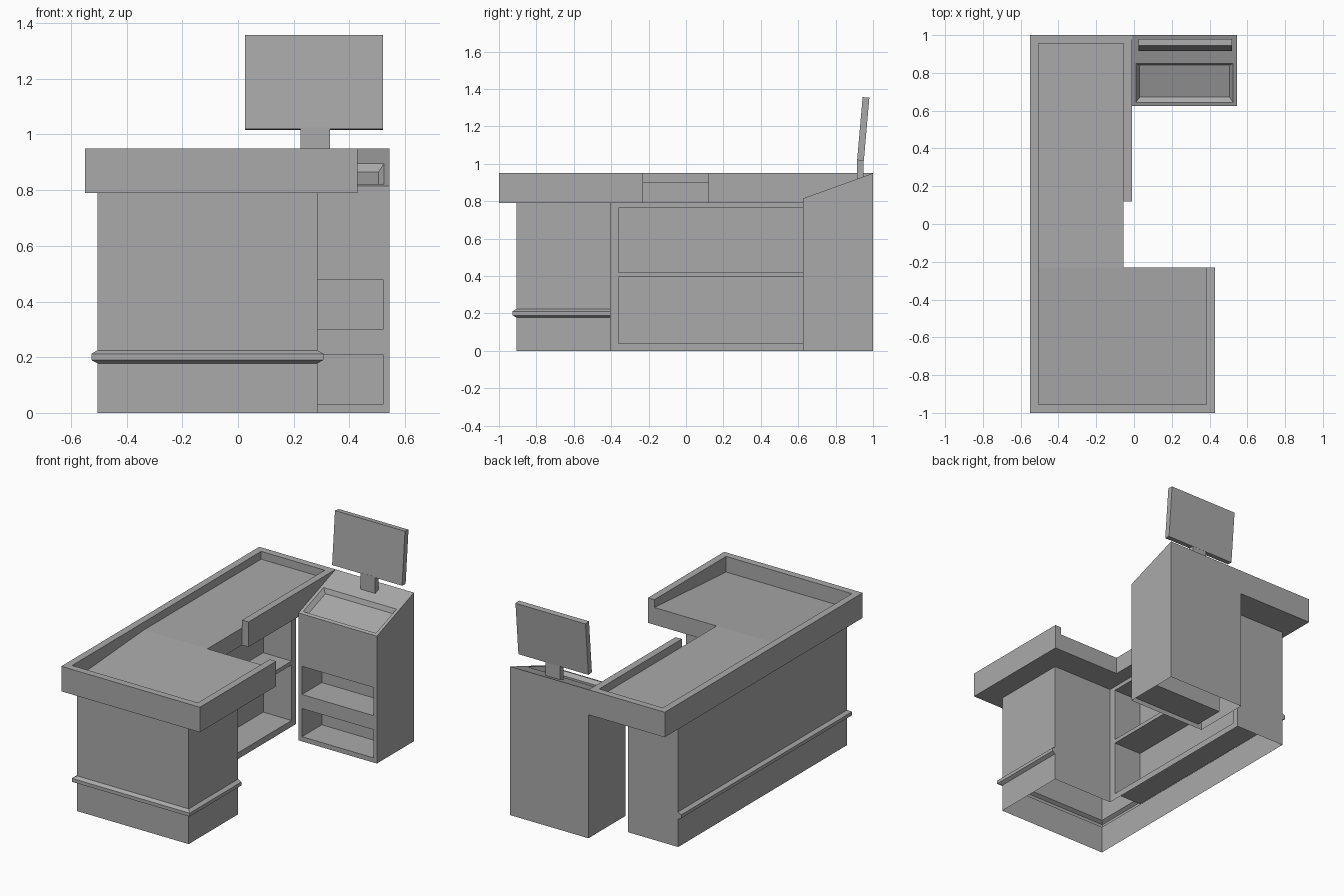
import bpy, bmesh
from mathutils import Vector as V, Matrix

cube = bpy.data.objects.get("Cube")
if cube:
    bpy.data.objects.remove(cube)

grey = bpy.data.materials.new("plain_grey")
grey.use_nodes = True
colour = (0.4, 0.4, 0.4, 1)
grey.diffuse_color = colour
grey.node_tree.nodes["Principled BSDF"].inputs["Base Color"].default_value = colour


def finish(bm, name):
    bmesh.ops.remove_doubles(bm, verts=bm.verts, dist=0.0005)
    mesh = bpy.data.meshes.new(name)
    bm.to_mesh(mesh)
    bm.free()
    mesh.materials.append(grey)
    obj = bpy.data.objects.new(name, mesh)
    bpy.context.scene.collection.objects.link(obj)
    return obj


def face(bm, *points):
    return bm.faces.new([bm.verts.new(p) for p in points])


def box(name, lo, hi, tilt=0):
    """Box between two corners, tilted about its lower front edge."""
    lo, hi = V(lo), V(hi)
    bm = bmesh.new()
    bmesh.ops.create_cube(bm, size=1)
    for v in bm.verts:
        v.co = lo + (v.co + V((.5, .5, .5))) * (hi - lo)
    bmesh.ops.rotate(bm, verts=bm.verts, cent=lo, matrix=Matrix.Rotation(tilt, 3, 'X'))
    return finish(bm, name)


def prism(name, outline, z0, z1):
    """Upright prism over a flat outline."""
    bm = bmesh.new()
    base = face(bm, *[(x, y, z0) for x, y in outline])
    top = bmesh.ops.extrude_face_region(bm, geom=[base])["geom"]
    bmesh.ops.translate(bm, vec=(0, 0, z1 - z0),
                        verts=[g for g in top if isinstance(g, bmesh.types.BMVert)])
    bmesh.ops.recalc_face_normals(bm, faces=bm.faces)
    return finish(bm, name)


def panel(bm, origin, u, v, w, h, holes, depth, taper=0):
    """Flat panel w by h facing u x v, with rectangular recesses."""
    origin, u, v = V(origin), V(u).normalized(), V(v).normalized()
    n = u.cross(v)

    def at(a, b, d=0):
        return origin + u * a + v * b - n * d

    us = sorted({0, w, *[c for q in holes for c in (q[0], q[2])]})
    vs = sorted({0, h, *[c for q in holes for c in (q[1], q[3])]})
    for a0, a1 in zip(us, us[1:]):
        for b0, b1 in zip(vs, vs[1:]):
            a, b = (a0 + a1) / 2, (b0 + b1) / 2
            if not any(q[0] < a < q[2] and q[1] < b < q[3] for q in holes):
                face(bm, at(a0, b0), at(a1, b0), at(a1, b1), at(a0, b1))
    for a0, b0, a1, b1 in holes:
        t = taper
        rim = [at(a0, b0), at(a1, b0), at(a1, b1), at(a0, b1)]
        back = [at(a0 + t, b0 + t, depth), at(a1 - t, b0 + t, depth),
                at(a1 - t, b1 - t, depth), at(a0 + t, b1 - t, depth)]
        face(bm, *back)
        for i in range(4):
            j = (i + 1) % 4
            face(bm, rim[i], rim[j], back[j], back[i])


# Counter body: open-bottomed shell with a projecting bumper rail and shelves
top_z = .79
profile = [(0, 0), (0, .178), (.022, .19), (.022, .212), (0, .225), (0, top_z)]
columns = [((-.15, -.405), (0, 0)), ((.285, -.405), (1, 0)), ((.285, -.905), (1, -1)),
           ((-.505, -.905), (-1, -1)), ((-.505, .8), (-1, 0)), ((-.15, .8), (0, 0))]
bm = bmesh.new()
rings = [[(x + dx * out, y + dy * out, z) for out, z in profile] for (x, y), (dx, dy) in columns]
for a, b in zip(rings, rings[1:]):
    for i in range(len(profile) - 1):
        face(bm, b[i], a[i], a[i + 1], b[i + 1])
panel(bm, (-.15, -.405, 0), (0, 1, 0), (0, 0, 1), 1.205, top_z,
      [(.045, .04, 1.16, .395), (.045, .42, 1.16, .765)], .2)
finish(bm, "counter_body")

# Counter rim running round the outer edge
prism("counter_rim",
      [(.43, -.23), (.43, -1), (-.55, -1), (-.55, 1), (-.01, 1), (-.01, .12), (-.055, .12),
       (-.055, .955), (-.505, .955), (-.505, -.955), (.385, -.955), (.385, -.23)], top_z, .95)

# Counter top: level along the side, sloping gently down to the front
bm = bmesh.new()
l, m, r, f, k, b = -.505, -.055, .385, -.955, -.23, .955
high, low = .9, .85
face(bm, (l, k, high), (m, k, high), (m, b, high), (l, b, high))
face(bm, (l, f, low), (r, f, low), (r, k, high), (m, k, high), (l, k, high))
face(bm, (l, b, top_z), (m, b, top_z), (m, k, top_z), (r, k, top_z), (r, f, top_z), (l, f, top_z))
face(bm, (r, k, top_z), (m, k, top_z), (m, k, high), (r, k, high))
face(bm, (m, k, top_z), (m, b, top_z), (m, b, high), (m, k, high))
finish(bm, "counter_top")

# Side stand: open-bottomed cabinet with two shelves and a tray in its sloping top
x0, x1, y0, y1, z0, z1 = -.01, .545, .625, 1, .815, .95
bm = bmesh.new()
face(bm, (x1, y0, 0), (x1, y1, 0), (x1, y1, z1), (x1, y0, z0))
face(bm, (x0, y1, 0), (x0, y0, 0), (x0, y0, z0), (x0, y1, z1))
face(bm, (x1, y1, 0), (x0, y1, 0), (x0, y1, z1), (x1, y1, z1))
width = x1 - x0
panel(bm, (x0, y0, 0), (1, 0, 0), (0, 0, 1), width, z0,
      [(.025, .03, width - .025, .21), (.025, .3, width - .025, .48)], .2)
slope = V((0, y1 - y0, z1 - z0))
panel(bm, (x0, y0, z0), (1, 0, 0), slope, width, slope.length,
      [(.02, .02, width - .02, .24)], .025, .02)
finish(bm, "stand_cabinet")

# Screen on a short post
box("screen_post", (.225, .915, .915), (.33, .95, 1.025))
box("screen", (.025, .915, 1.02), (.52, .951, 1.358), -.087)
